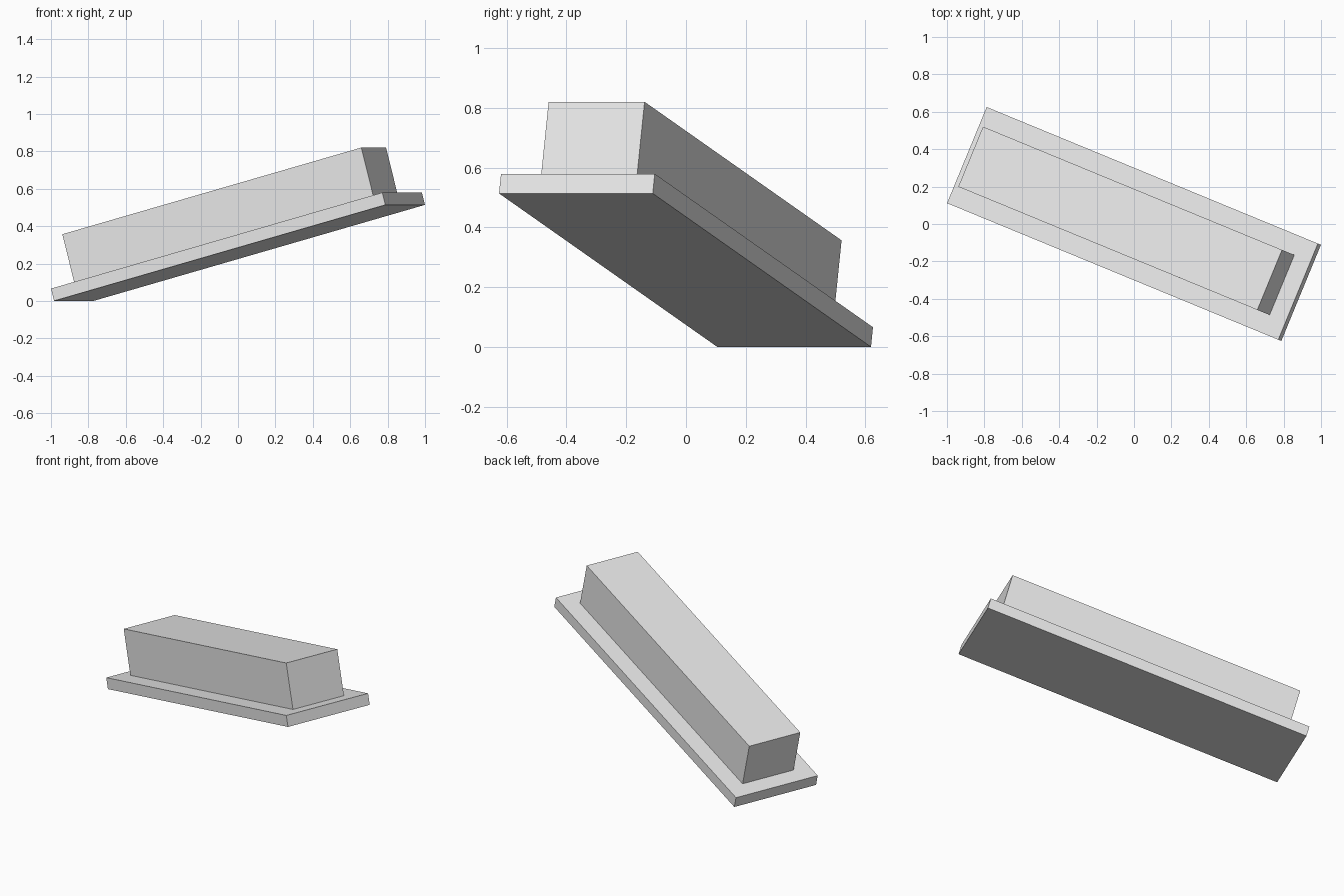
import bpy
from math import radians
from mathutils import Matrix

cube = bpy.data.objects.get("Cube")
if cube:
    bpy.data.objects.remove(cube, do_unlink=True)

grey = bpy.data.materials.new("light grey")
grey.use_nodes = True
colour = (0.8, 0.8, 0.8, 1)
grey.diffuse_color = colour
grey.node_tree.nodes["Principled BSDF"].inputs["Base Color"].default_value = colour

# Shared tilted frame, centred on the base plate
LENGTH, WIDTH, THICK = 1.983, 0.556, 0.068
frame = (Matrix.Translation((0, 0, 0.29))
         @ Matrix.Rotation(radians(-22.4), 4, "Z")
         @ Matrix.Rotation(radians(-15), 4, "Y"))


def block(name, size, height):
    """Box of the given size whose centre is at a height in the tilted frame."""
    bpy.ops.mesh.primitive_cube_add(size=1)
    obj = bpy.context.object
    obj.name = name
    obj.data.transform(Matrix.Diagonal((*size, 1)))
    obj.matrix_world = frame @ Matrix.Translation((0, 0, height))
    obj.data.materials.append(grey)
    return obj


# Flat plate with a long block standing on it
block("base_plate", (LENGTH, WIDTH, THICK), 0)
BLOCK_HEIGHT = 0.275
block("long_block", (1.79, 0.347, BLOCK_HEIGHT), (THICK + BLOCK_HEIGHT) / 2)
